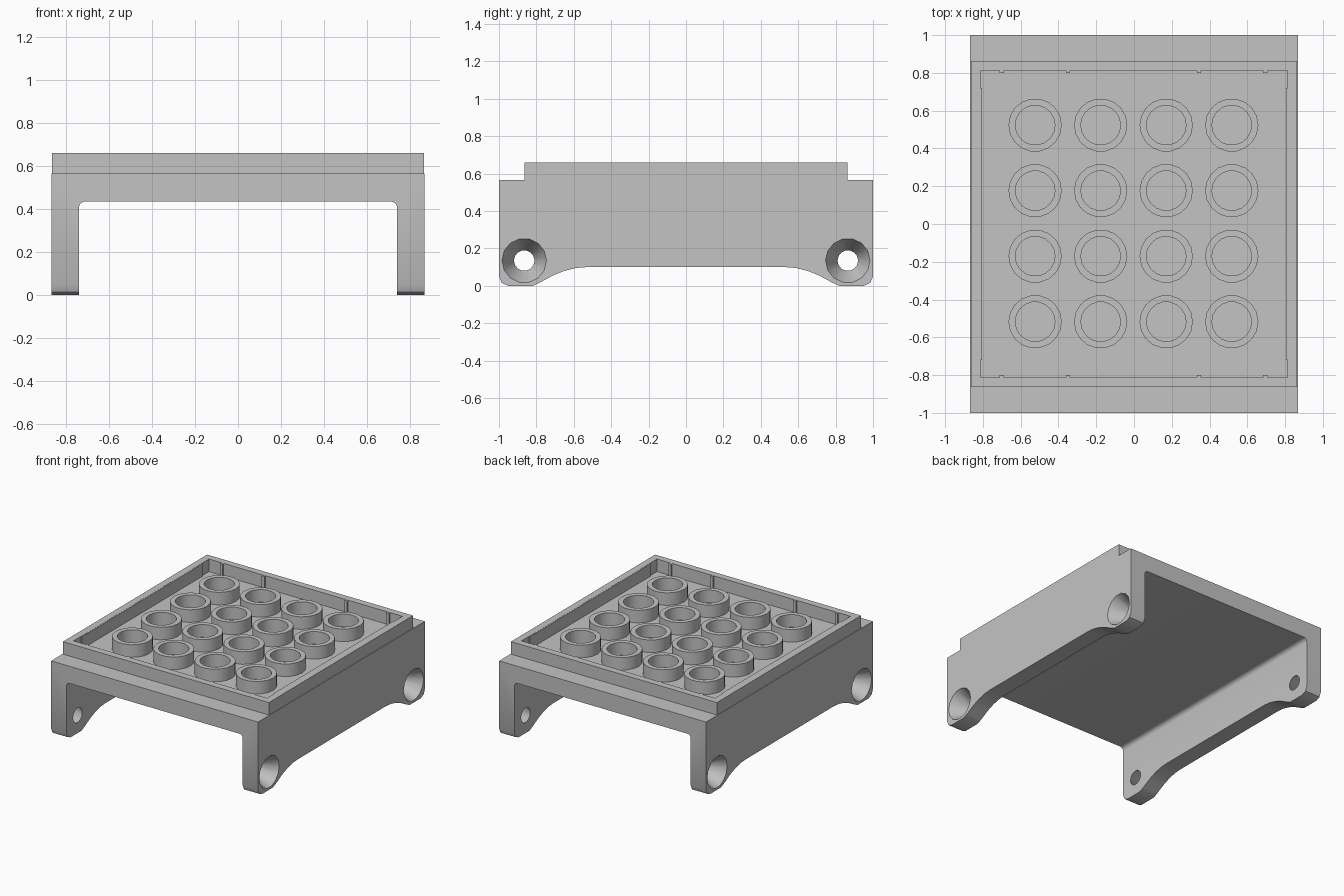
import bpy
import bmesh
import math
from mathutils import Matrix, Vector

cube = bpy.data.objects.get("Cube")
if cube:
    bpy.data.objects.remove(cube, do_unlink=True)

grey = bpy.data.materials.new("light grey plastic")
grey.use_nodes = True
colour = (0.55, 0.55, 0.55, 1)
grey.diffuse_color = colour
grey.node_tree.nodes["Principled BSDF"].inputs["Base Color"].default_value = colour


def finish(bm, name):
    bmesh.ops.recalc_face_normals(bm, faces=bm.faces)
    mesh = bpy.data.meshes.new(name)
    bm.to_mesh(mesh)
    bm.free()
    mesh.materials.append(grey)
    obj = bpy.data.objects.new(name, mesh)
    bpy.context.collection.objects.link(obj)
    return obj


def activate(obj):
    bpy.ops.object.select_all(action='DESELECT')
    obj.select_set(True)
    bpy.context.view_layer.objects.active = obj


def smooth(obj):
    activate(obj)
    bpy.ops.object.shade_smooth_by_angle(angle=math.radians(32))


def prism(name, points, direction):
    """Extrude a closed outline along a direction."""
    bm = bmesh.new()
    face = bm.faces.new([bm.verts.new(p) for p in points])
    result = bmesh.ops.extrude_face_region(bm, geom=[face])
    verts = [v for v in result["geom"] if isinstance(v, bmesh.types.BMVert)]
    bmesh.ops.translate(bm, verts=verts, vec=Vector(direction))
    return finish(bm, name)


def hollow(name, outer, inner, low, high, centre=(0, 0)):
    """Wall between two outlines with the same number of points."""
    bm = bmesh.new()
    loops = []
    for outline, z in ((outer, low), (outer, high), (inner, high), (inner, low)):
        loops.append([bm.verts.new((x + centre[0], y + centre[1], z)) for x, y in outline])
    n = len(outer)
    for k in range(4):
        a, b = loops[k], loops[(k + 1) % 4]
        for i in range(n):
            j = (i + 1) % n
            bm.faces.new((a[i], a[j], b[j], b[i]))
    return finish(bm, name)


def box(name, x, y, z, sx, sy, sz):
    bm = bmesh.new()
    bmesh.ops.create_cube(bm, size=1, matrix=Matrix.Translation((x, y, z)) @ Matrix.Diagonal((sx, sy, sz, 1)))
    return finish(bm, name)


def cut(obj, cutter):
    activate(obj)
    mod = obj.modifiers.new("cut", 'BOOLEAN')
    mod.operation = 'DIFFERENCE'
    mod.solver = 'EXACT'
    mod.object = cutter
    bpy.ops.object.modifier_apply(modifier=mod.name)
    bpy.data.objects.remove(cutter, do_unlink=True)


def circle(r, n):
    return [(r * math.cos(math.tau * i / n), r * math.sin(math.tau * i / n)) for i in range(n)]


def rectangle(x, y):
    return [(-x, -y), (x, -y), (x, y), (-x, y)]


DECK = 0.565
TOP = 0.66
HALF = 0.868

# Body: side outline with feet and an arched lower edge
half_outline = [(1, DECK), (1, 0.05), (0.985, 0.015), (0.95, 0), (0.82, 0), (0.78, 0.018),
                (0.71, 0.056), (0.65, 0.08), (0.59, 0.095), (0.53, 0.1)]
outline = half_outline + [(-y, z) for y, z in reversed(half_outline)]
body = prism("body", [(-HALF, y, z) for y, z in outline], (2 * HALF, 0, 0))

# Open channel between the side walls, with rounded upper corners
WALL, CEILING, R = 0.74, 0.435, 0.03
arc = [(WALL - R + R * math.cos(a), CEILING - R + R * math.sin(a))
       for a in (math.pi / 2 * i / 4 for i in range(5))]
channel = [(WALL, -0.1)] + arc
channel += [(-x, z) for x, z in reversed(channel)]
cut(body, prism("channel_cutter", [(x, -1.2, z) for x, z in channel], (0, 2.4, 0)))

# Countersunk holes in the four feet
for side in (-1, 1):
    for end in (-1, 1):
        bm = bmesh.new()
        turn = Matrix.Rotation(side * math.pi / 2, 4, 'Y')
        bmesh.ops.create_cone(bm, cap_ends=True, segments=14, radius1=0.045, radius2=0.13, depth=0.17,
                              matrix=Matrix.Translation((side * 0.805, end * 0.865, 0.135)) @ turn)
        cut(body, finish(bm, "hole_cutter"))
smooth(body)

# Raised rim around the tray
hollow("tray_rim", rectangle(0.864, 0.864), rectangle(0.812, 0.812), DECK - 0.005, TOP)

# Small ribs and side pads on the inside of the rim
for end in (-1, 1):
    for x in (-0.7, -0.35, 0.345, 0.695):
        box("rim_rib", x, end * 0.811, (DECK + TOP) / 2, 0.022, 0.022, TOP - DECK - 0.002)
    box("rim_side_pad", end * 0.81, 0, (DECK + TOP) / 2, 0.012, 1.44, TOP - DECK - 0.002)

# Four by four grid of ring sockets
for row in range(4):
    for col in range(4):
        centre = ((col - 1.5) * 0.347 - 0.003, (row - 1.5) * 0.347 + 0.003)
        smooth(hollow("ring_socket", circle(0.141, 18), circle(0.105, 18), DECK - 0.005, TOP, centre))
